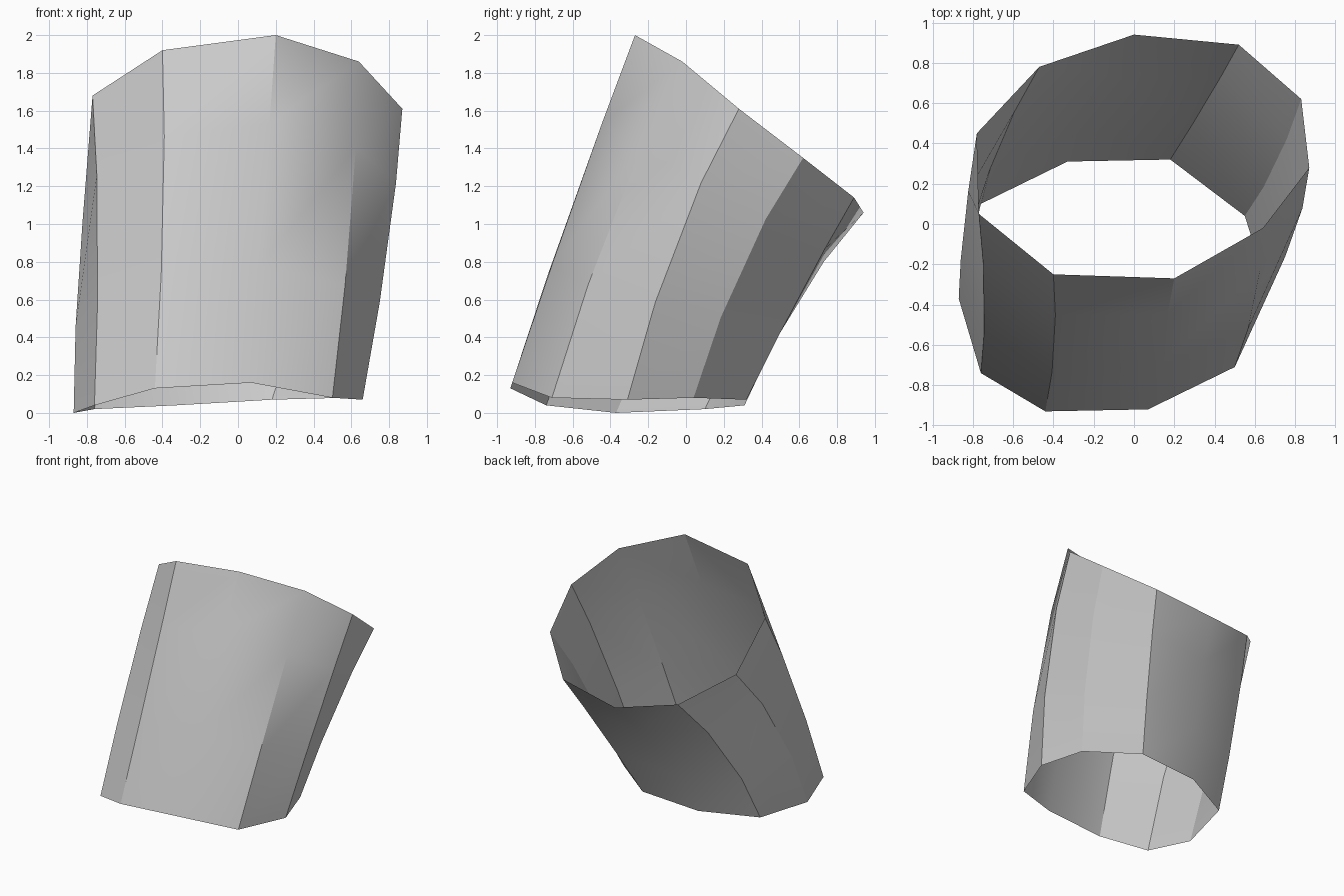
import bpy
import bmesh
from mathutils import Vector

cube = bpy.data.objects.get("Cube")
if cube:
    bpy.data.objects.remove(cube, do_unlink=True)

# Plain grey surface
grey = bpy.data.materials.new("light_grey")
grey.use_nodes = True
colour = (0.6, 0.6, 0.6, 1.0)
grey.diffuse_color = colour
grey.node_tree.nodes["Principled BSDF"].inputs["Base Color"].default_value = colour

# Matching corners of the lower and upper openings, counter-clockwise
lower_rim = [
    (-0.87, -0.37, 0.0), (-0.76, -0.74, 0.04), (-0.44, -0.93, 0.13),
    (0.07, -0.92, 0.16), (0.5, -0.71, 0.08), (0.66, -0.31, 0.07),
    (0.55, 0.04, 0.08), (0.18, 0.32, 0.07), (-0.33, 0.31, 0.04),
    (-0.76, 0.1, 0.02),
]
upper_rim = [
    (-0.78, 0.45, 1.36), (-0.77, 0.05, 1.68), (-0.4, -0.25, 1.92),
    (0.2, -0.27, 2.0), (0.64, -0.02, 1.86), (0.87, 0.28, 1.61),
    (0.83, 0.62, 1.35), (0.52, 0.89, 1.14), (0.0, 0.94, 1.06),
    (-0.47, 0.78, 1.15),
]
# Sideways bow of each long edge between the rims (x, y)
bow = [
    (-0.02, -0.08), (0.02, -0.06), (0.02, -0.03), (0.0, -0.01),
    (0.02, -0.04), (0.02, -0.05), (0.0, -0.05), (0.0, -0.01),
    (0.0, -0.05), (-0.05, -0.05),
]


def make_ring(bm, fraction, strength):
    """One loop of corners, part of the way up the sleeve."""
    ring = []
    for low, high, (dx, dy) in zip(lower_rim, upper_rim, bow):
        point = Vector(low).lerp(Vector(high), fraction)
        ring.append(bm.verts.new(point + strength * Vector((dx, dy, 0))))
    return ring


# Open, leaning sleeve with two bowed loops between its rims
bm = bmesh.new()
rings = [make_ring(bm, fraction, strength)
         for fraction, strength in ((0, 0), (0.335, 1), (0.745, 1), (1, 0))]
for below, above in zip(rings, rings[1:]):
    for i in range(len(below)):
        j = (i + 1) % len(below)
        bm.faces.new((below[i], below[j], above[j], above[i]))

mesh = bpy.data.meshes.new("open_sleeve")
bm.to_mesh(mesh)
bm.free()
mesh.materials.append(grey)
sleeve = bpy.data.objects.new("open_sleeve", mesh)
bpy.context.collection.objects.link(sleeve)

# Soft facets, with the strongest folds kept crisp
bpy.ops.object.select_all(action="DESELECT")
sleeve.select_set(True)
bpy.context.view_layer.objects.active = sleeve
bpy.ops.object.shade_smooth_by_angle(angle=0.5236)
